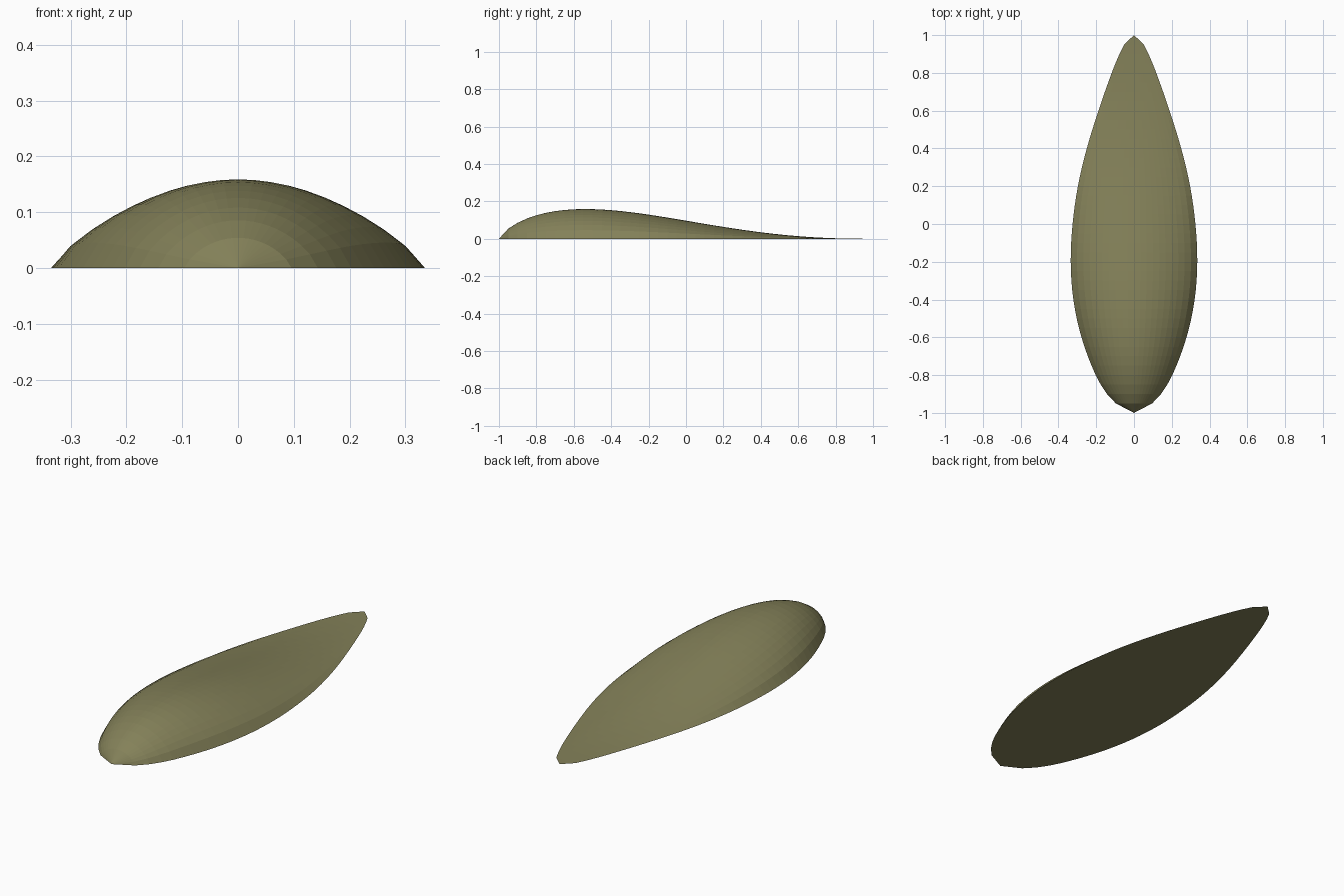
import bpy, bmesh

if "Cube" in bpy.data.objects:
    bpy.data.objects.remove(bpy.data.objects["Cube"])

NY, NX = 40, 20

# half-width of the plan outline along y
OUTLINE = [(-1, 0), (-.95, .096), (-.9, .143), (-.8, .203), (-.6, .278), (-.4, .321),
           (-.2, .335), (0, .325), (.2, .297), (.4, .25), (.6, .188), (.8, .118),
           (.9, .077), (.95, .052), (1, 0)]


def half_width(y):
    n = len(OUTLINE)
    i = next((k for k in range(n - 1) if y <= OUTLINE[k + 1][0] + 1e-6), n - 2)
    (x0, a), (x1, b) = OUTLINE[i], OUTLINE[i + 1]
    t = (y - x0) / (x1 - x0)

    def slope(k):
        lo, hi = OUTLINE[max(k - 1, 0)], OUTLINE[min(k + 1, n - 1)]
        return (hi[1] - lo[1]) / (hi[0] - lo[0]) * (x1 - x0)

    return (a * (1 + 2 * t) * (1 - t) ** 2 + slope(i) * t * (1 - t) ** 2
            + b * t * t * (3 - 2 * t) + slope(i + 1) * t * t * (t - 1))


def ridge(y):
    return .0967 * (1 - y) ** 2.5 * (1 + y) ** .75


# domed upper skin over a flat underside
bm = bmesh.new()
rows = []
for j in range(1, NY):
    y = -1 + 2 * j / NY
    w, h = half_width(y), ridge(y)
    us = [-1 + 2 * i / NX for i in range(NX + 1)]
    rows.append([bm.verts.new((u * w, y, h * max(0, 1 - u * u) ** .75)) for u in us])
for a, b in zip(rows, rows[1:]):
    for i in range(NX):
        bm.faces.new((a[i], a[i + 1], b[i + 1], b[i]))
    bm.faces.new((a[0], b[0], b[-1], a[-1]))

# pointed ends
for y, row in ((-1, rows[0]), (1, rows[-1])):
    tip = bm.verts.new((0, y, 0))
    for i in range(NX):
        bm.faces.new((tip, row[i + 1], row[i]))
    bm.faces.new((tip, row[0], row[-1]))
bmesh.ops.recalc_face_normals(bm, faces=bm.faces)

mesh = bpy.data.meshes.new("teardrop_shell")
bm.to_mesh(mesh)
bm.free()
shell = bpy.data.objects.new("teardrop_shell", mesh)
bpy.context.collection.objects.link(shell)

olive = bpy.data.materials.new("olive")
olive.diffuse_color = (.23, .22, .10, 1)
olive.use_nodes = True
olive.node_tree.nodes["Principled BSDF"].inputs["Base Color"].default_value = olive.diffuse_color
mesh.materials.append(olive)
